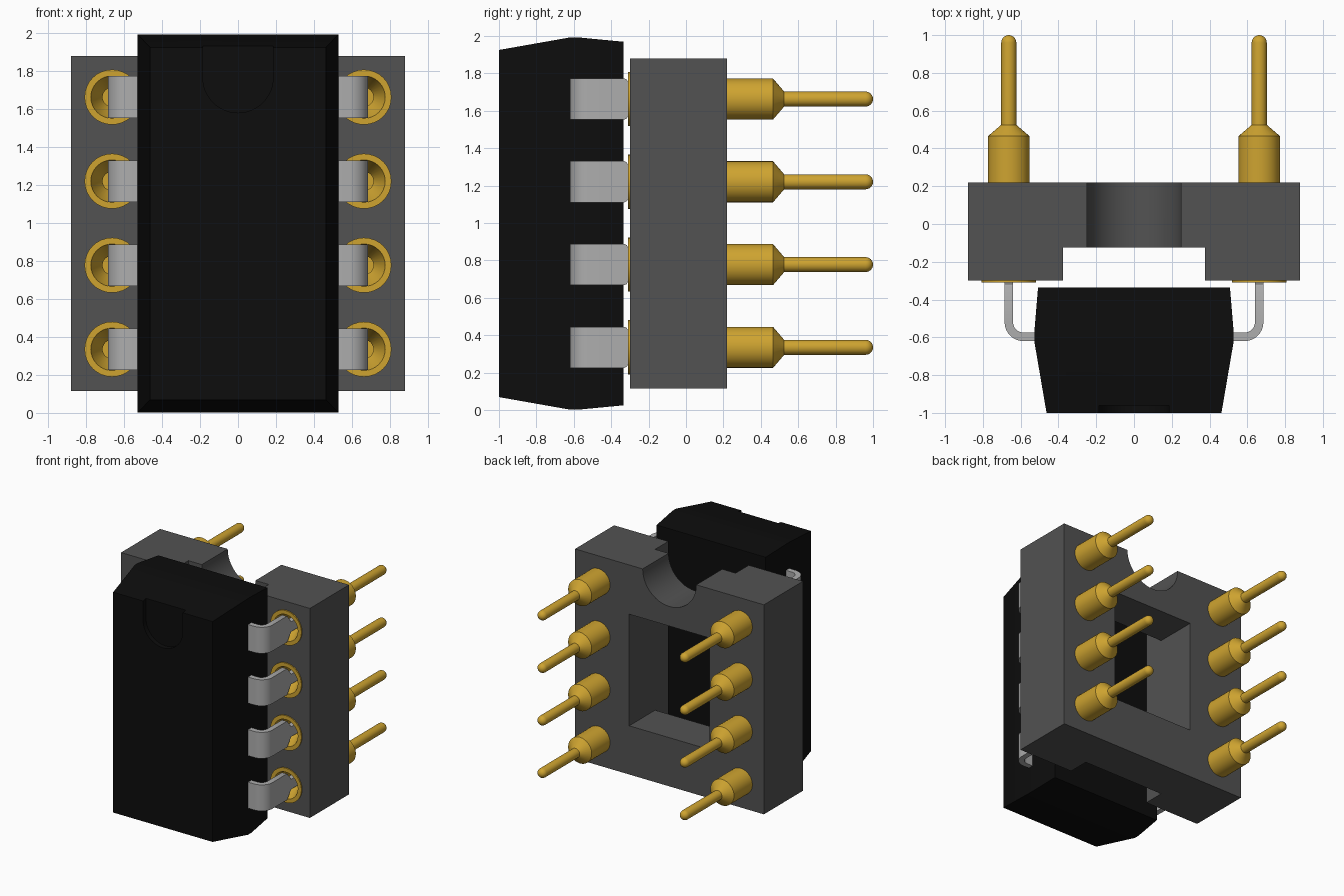
import bpy, bmesh, math
from mathutils import Vector

cube = bpy.data.objects.get("Cube")
if cube:
    bpy.data.objects.remove(cube, do_unlink=True)


def material(name, rgb):
    m = bpy.data.materials.new(name)
    m.use_nodes = True
    m.diffuse_color = (*rgb, 1)
    bsdf = next(n for n in m.node_tree.nodes if n.type == 'BSDF_PRINCIPLED')
    bsdf.inputs["Base Color"].default_value = (*rgb, 1)
    return m


BLACK = material("black resin", (0.004, 0.004, 0.004))
GREY = material("dark grey plastic", (0.085, 0.085, 0.085))
GOLD = material("gold", (0.62, 0.37, 0.03))
TIN = material("tinned metal", (0.42, 0.42, 0.42))


def add_object(name, mesh):
    ob = bpy.data.objects.new(name, mesh)
    bpy.context.collection.objects.link(ob)
    return ob


def finish(name, bm, mat):
    bmesh.ops.recalc_face_normals(bm, faces=bm.faces)
    mesh = bpy.data.meshes.new(name)
    bm.to_mesh(mesh)
    bm.free()
    mesh.materials.append(mat)
    return mesh


def prism(bm, points, along):
    """Extrude a closed outline along a vector into a solid."""
    a = [bm.verts.new(p) for p in points]
    b = [bm.verts.new(Vector(p) + Vector(along)) for p in points]
    bm.faces.new(a)
    bm.faces.new(b[::-1])
    for i in range(len(a)):
        j = (i + 1) % len(a)
        bm.faces.new((a[i], b[i], b[j], a[j]))


def arc(cx, cy, r, a0, a1, n):
    """Points on an arc, angles in degrees."""
    angles = [math.radians(a0 + (a1 - a0) * i / n) for i in range(n + 1)]
    return [(cx + r * math.cos(t), cy + r * math.sin(t)) for t in angles]


def circle_xz(cx, cz, r, y, n=32):
    return [(x, y, z) for x, z in arc(cx, cz, r, 0, 360, n)[:-1]]


def cut(ob, bm):
    """Subtract a set of separate solids and discard the cutter."""
    cutter = add_object("cutter", finish("cutter", bm, ob.data.materials[0]))
    cutter.hide_render = True
    mod = ob.modifiers.new("cut", 'BOOLEAN')
    mod.operation = 'DIFFERENCE'
    mod.solver = 'EXACT'
    mod.object = cutter
    bpy.context.view_layer.objects.active = ob
    bpy.ops.object.modifier_apply(modifier=mod.name)
    bpy.data.objects.remove(cutter, do_unlink=True)


ROWS = [0.335 + 0.4425 * i for i in range(4)]
PIN_X = 0.663
smooth = []

# Socket: channelled block with a window, an end notch and pin bores
bm = bmesh.new()
outline = [(-0.88, 0.22), (-0.88, -0.30), (-0.375, -0.30), (-0.375, -0.125),
           (0.375, -0.125), (0.375, -0.30), (0.88, -0.30), (0.88, 0.22)]
prism(bm, [(x, y, 0.115) for x, y in outline], (0, 0, 1.765))
socket = add_object("socket", finish("socket", bm, GREY))
bm = bmesh.new()
prism(bm, [(x, -0.2, z) for x, z in
           ((-0.375, 0.525), (0.375, 0.525), (0.375, 1.465), (-0.375, 1.465))], (0, 0.6, 0))
prism(bm, circle_xz(0, 1.88, 0.25, -0.2, 48), (0, 0.6, 0))
for z in ROWS:
    for side in (-1, 1):
        prism(bm, circle_xz(side * PIN_X, z, 0.112, -0.4), (0, 0.5, 0))
cut(socket, bm)
smooth.append(socket)

# Chip body: rectangular sections tapering to front and back
bm = bmesh.new()
rings = []
for y, w, h in ((-1.0, 0.463, 0.928), (-0.62, 0.528, 0.995),
                (-0.575, 0.528, 0.995), (-0.335, 0.508, 0.972)):
    rings.append([bm.verts.new((sx * w, y, 0.997 + sz * h))
                  for sx, sz in ((-1, -1), (1, -1), (1, 1), (-1, 1))])
for a, b in zip(rings, rings[1:]):
    for i in range(4):
        bm.faces.new((a[i], a[(i + 1) % 4], b[(i + 1) % 4], b[i]))
bm.faces.new(rings[0])
bm.faces.new(rings[-1])
body = add_object("chip_body", finish("chip_body", bm, BLACK))

# Shallow rounded orientation notch at the top of the front face
bm = bmesh.new()
notch = [(0.185, 2.1)] + arc(0, 1.765, 0.185, 0, -180, 24) + [(-0.185, 2.1)]
prism(bm, [(x, -1.1, z) for x, z in notch], (0, 0.14, 0))
cut(body, bm)
smooth.append(body)

# Socket pin: turned profile (radius, y) from funnel bottom to rounded tip
profile = [(0, -0.06), (0.05, -0.06), (0.05, -0.19), (0.108, -0.295), (0.112, -0.31),
           (0.145, -0.31), (0.145, -0.298), (0.11, -0.298), (0.11, 0.465),
           (0.04, 0.525)] + arc(0, 0.96, 0.04, 0, 90, 6)
profile = [(r, y) for r, y in profile[:-1]] + [(0, 1.0)]
bm = bmesh.new()
verts = [bm.verts.new((r, y, 0)) for r, y in profile]
edges = [bm.edges.new(pair) for pair in zip(verts, verts[1:])]
bmesh.ops.spin(bm, geom=verts + edges, cent=(0, 0, 0), axis=(0, 1, 0),
               angle=math.tau, steps=32, use_merge=False)
bmesh.ops.remove_doubles(bm, verts=bm.verts, dist=0.0002)
pin_mesh = finish("socket_pin", bm, GOLD)

# Chip leg: bent flat strip with a tapered tip that enters the pin
bm = bmesh.new()
strip = ([(0.49, -0.62)] + arc(0.585, -0.52, 0.10, -90, 0, 10) + [(0.685, -0.33)]
         + [(0.64, -0.33)] + arc(0.585, -0.52, 0.055, 0, -90, 10) + [(0.49, -0.575)])
prism(bm, [(x, y, -0.11) for x, y in strip], (0, 0, 0.22))
half = [(-0.33, 0.11), (-0.317, 0.104), (-0.309, 0.09), (-0.27, 0.042), (-0.10, 0.042)]
tip = half + [(y, -z) for y, z in half[::-1]]
prism(bm, [(0.64, y, z) for y, z in tip], (0.045, 0, 0))
bmesh.ops.remove_doubles(bm, verts=bm.verts, dist=0.0002)
inner = [f for f in bm.faces if all(abs(v.co.y + 0.33) < 1e-4 for v in f.verts)]
bmesh.ops.delete(bm, geom=inner, context='FACES')
leg_mesh = finish("chip_leg", bm, TIN)

# Four pins and legs on each side
for i, z in enumerate(ROWS):
    for side, label in ((1, "left"), (-1, "right")):
        pin = add_object(f"socket_pin_{label}_{i + 1}", pin_mesh)
        pin.location = (side * PIN_X, 0, z)
        leg = add_object(f"chip_leg_{label}_{i + 1}", leg_mesh)
        leg.location.z = z
        if side < 0:
            leg.rotation_euler.y = math.pi
        if i == 0 and side == 1:
            smooth += [pin, leg]

# Smooth the round surfaces, keeping edges sharp
bpy.ops.object.select_all(action='DESELECT')
for ob in smooth:
    ob.select_set(True)
bpy.context.view_layer.objects.active = socket
bpy.ops.object.shade_smooth_by_angle(angle=math.radians(28))
